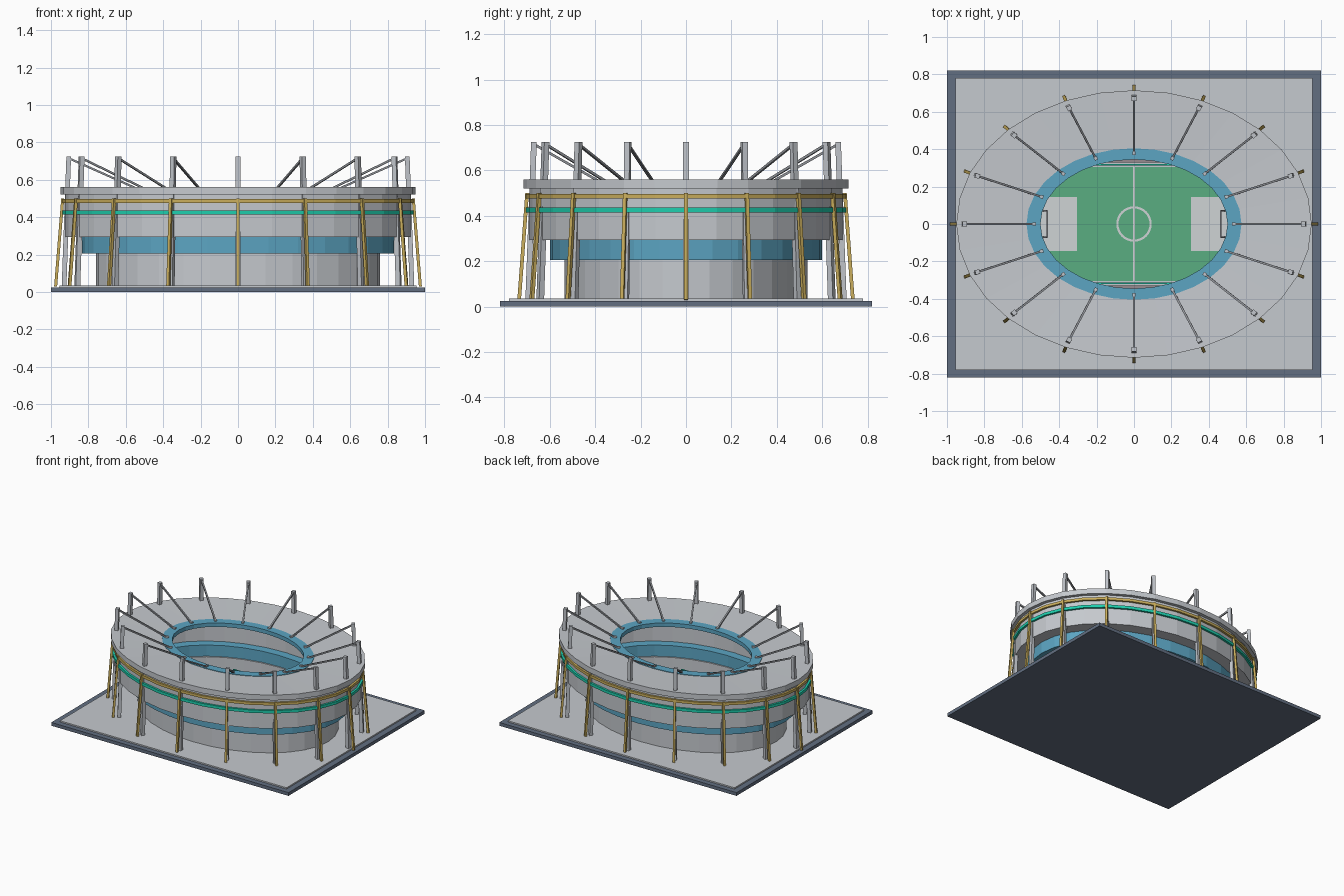
import bpy, bmesh
from math import cos, sin, pi
from mathutils import Vector

cube = bpy.data.objects.get("Cube")
if cube:
    bpy.data.objects.remove(cube, do_unlink=True)


def material(name, rgb):
    m = bpy.data.materials.new(name)
    m.use_nodes = True
    col = [(c / 255) ** 2.2 for c in rgb] + [1]
    m.diffuse_color = col
    m.node_tree.nodes["Principled BSDF"].inputs["Base Color"].default_value = col
    return m


CONCRETE = material("light concrete", (196, 200, 205))
SLATE = material("slate", (98, 110, 128))
BLUE = material("blue panel", (92, 163, 193))
TEAL = material("teal band", (35, 205, 172))
GOLD = material("gold steel", (200, 172, 92))
STEEL = material("mast steel", (190, 194, 200))
CABLE = material("cable grey", (140, 143, 148))
GRASS = material("grass", (90, 172, 128))
LINE = material("pale marking", (205, 210, 212))
SEAT = material("mauve seating", (150, 138, 142))


def finish(name, bm, mat):
    bmesh.ops.recalc_face_normals(bm, faces=bm.faces)
    me = bpy.data.meshes.new(name)
    bm.to_mesh(me)
    bm.free()
    me.materials.append(mat)
    ob = bpy.data.objects.new(name, me)
    bpy.context.collection.objects.link(ob)
    return ob


def box(name, lo, hi, mat):
    bm = bmesh.new()
    bmesh.ops.create_cube(bm, size=1)
    for v in bm.verts:
        v.co = [lo[i] + (v.co[i] + 0.5) * (hi[i] - lo[i]) for i in range(3)]
    return finish(name, bm, mat)


def oval_ring(name, profile, mat, sides=32):
    """Sweep a closed (rx, ry, z) profile round an ellipse."""
    bm = bmesh.new()
    loops = [[bm.verts.new((rx * cos(2 * pi * k / sides), ry * sin(2 * pi * k / sides), z))
              for rx, ry, z in profile] for k in range(sides)]
    n = len(profile)
    for k in range(sides):
        a, b = loops[k], loops[(k + 1) % sides]
        for i in range(n):
            j = (i + 1) % n
            bm.faces.new((a[i], b[i], b[j], a[j]))
    return finish(name, bm, mat)


def wall(name, outer, inner, z0, z1, mat, sides=32):
    return oval_ring(name, [(*outer, z0), (*outer, z1), (*inner, z1), (*inner, z0)], mat, sides)


def beams(name, pairs, width, mat):
    """Square bars between pairs of points, joined in one object."""
    bm = bmesh.new()
    for a, b in pairs:
        a, b = Vector(a), Vector(b)
        d = b - a
        out = Vector((a.x, a.y, 0)).normalized()
        side = d.cross(out).normalized() * width / 2
        up = side.cross(d).normalized() * width / 2
        ends = [[bm.verts.new(p + s * side + t * up)
                 for s, t in ((1, 1), (1, -1), (-1, -1), (-1, 1))] for p in (a, b)]
        for i in range(4):
            j = (i + 1) % 4
            bm.faces.new((ends[0][i], ends[0][j], ends[1][j], ends[1][i]))
        bm.faces.new(ends[0])
        bm.faces.new(ends[1])
    return finish(name, bm, mat)


# Ground slabs
box("base_slab", (-1, -0.82, 0), (1, 0.82, 0.025), SLATE)
box("plaza", (-0.955, -0.78, 0.02), (0.955, 0.78, 0.035), CONCRETE)

# Stacked oval tiers
wall("lower_tier", (0.76, 0.535), (0.72, 0.495), 0.03, 0.21, CONCRETE)
wall("blue_tier", (0.835, 0.6), (0.73, 0.505), 0.205, 0.295, BLUE)
wall("upper_tier", (0.925, 0.69), (0.80, 0.57), 0.293, 0.53, CONCRETE)
wall("teal_ring", (0.94, 0.705), (0.92, 0.685), 0.415, 0.437, TEAL)
wall("gold_ring", (0.94, 0.705), (0.92, 0.685), 0.476, 0.496, GOLD)

# Roof, dipping slightly towards its blue inner edge
oval_ring("roof", [(0.95, 0.715, 0.52), (0.95, 0.715, 0.56),
                   (0.56, 0.395, 0.546), (0.56, 0.395, 0.525)], CONCRETE)
wall("roof_inner_edge", (0.575, 0.405), (0.5, 0.345), 0.52, 0.55, BLUE)

# Masts, cables and leaning columns around the oval
masts, cables, clamps, columns = [], [], [], []
for k in range(16):
    c, s = cos(k * pi / 8), sin(k * pi / 8)

    def at(rx, ry, z):
        return (rx * c, ry * s, z)

    masts.append((at(0.93, 0.695, 0.03), at(0.905, 0.67, 0.725)))
    cables.append((at(0.905, 0.67, 0.715), at(0.535, 0.38, 0.55)))
    clamps.append((at(0.535, 0.38, 0.54), at(0.534, 0.379, 0.56)))
    columns.append((at(0.975, 0.735, 0.03), at(0.937, 0.7, 0.5)))
beams("masts", masts, 0.025, STEEL)
beams("roof_cables", cables, 0.011, CABLE)
beams("cable_clamps", clamps, 0.018, STEEL)
beams("gold_columns", columns, 0.016, GOLD)

# Pitch and markings
box("pitch", (-0.55, -0.305, 0.034), (0.55, 0.305, 0.04), GRASS)
box("halfway_line", (-0.006, -0.32, 0.036), (0.006, 0.32, 0.043), LINE)
wall("centre_circle", (0.095, 0.095), (0.083, 0.083), 0.036, 0.043, LINE)
for sx, side in ((1, "left"), (-1, "right")):
    xs = sorted((sx * 0.305, sx * 0.55))
    box(side + "_penalty_area", (xs[0], -0.145, 0.036), (xs[1], 0.145, 0.043), LINE)
    g, b = sx * 0.465, sx * 0.495
    beams(side + "_goal", [((g, -0.07, 0.04), (g, -0.07, 0.1001)),
                           ((g, 0.07, 0.04), (g, 0.07, 0.1001)),
                           ((g, -0.07, 0.1), (g, 0.07, 0.1)),
                           ((g, -0.07, 0.1), (b, -0.072, 0.04)),
                           ((g, 0.07, 0.1), (b, 0.072, 0.04))], 0.008, CABLE)

# Boards and low seating along both sidelines
for sy, side in ((1, "back"), (-1, "front")):
    ys = sorted((sy * 0.313, sy * 0.322))
    box(side + "_board", (-0.26, ys[0], 0.17), (0.26, ys[1], 0.195), TEAL)
    box(side + "_board_wall", (-0.26, ys[0], 0.03), (0.26, ys[1], 0.17), LINE)
    ys = sorted((sy * 0.33, sy * 0.37))
    box(side + "_seating", (-0.3, ys[0], 0.03), (0.3, ys[1], 0.07), SEAT)
